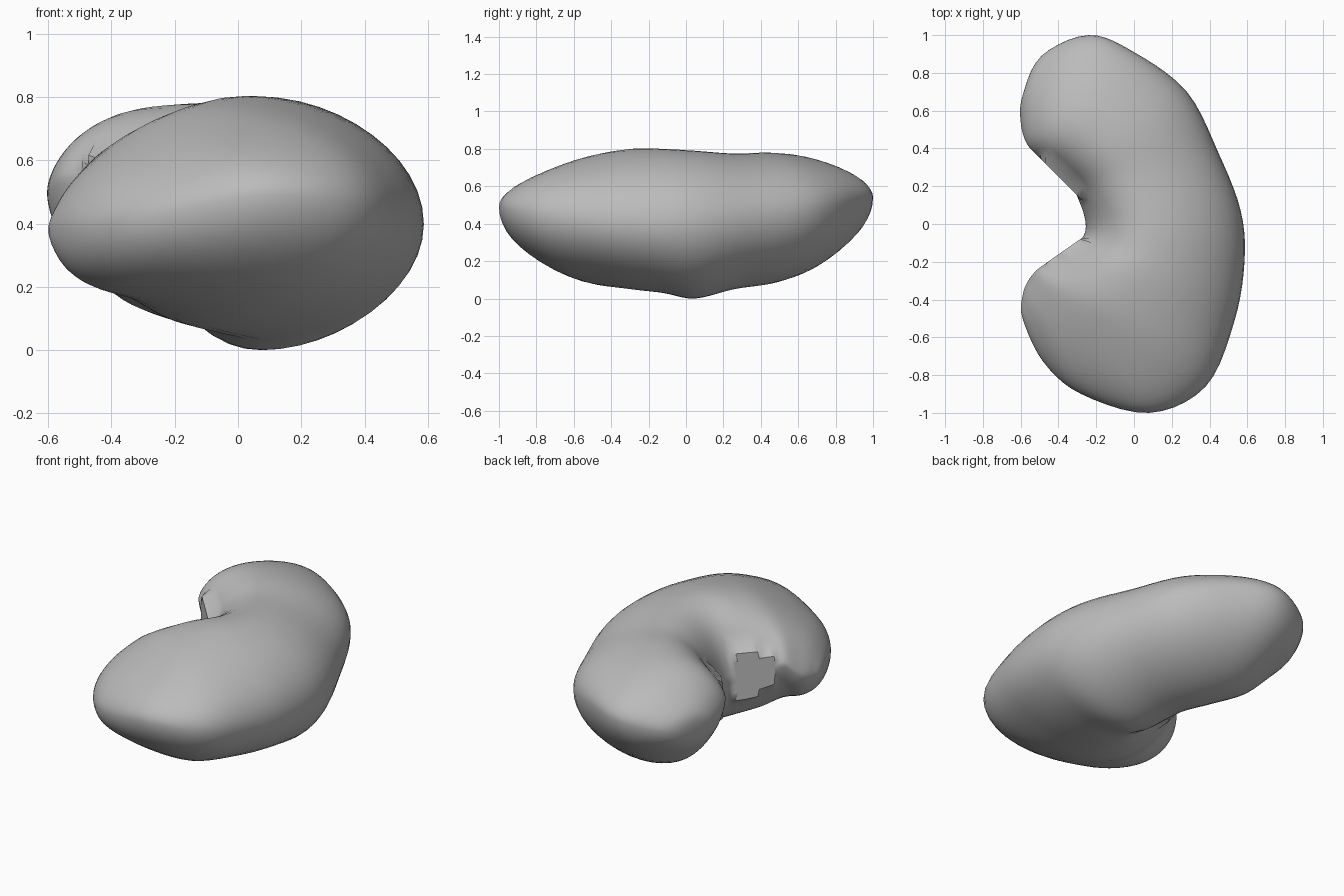
import bpy
import bmesh
from math import cos, sin, pi
from mathutils import Vector

default_cube = bpy.data.objects.get("Cube")
if default_cube:
    bpy.data.objects.remove(default_cube, do_unlink=True)

RING = 48      # points around each cross-section
STEPS = 5      # rings between neighbouring stations
LEAN = .38     # how far the crest leans towards the notch
PINCH = .4     # how much the notch side tapers

# Stations from back lobe tip to front lobe tip:
# inner x, inner y, outer x, outer y, bottom z, top z, widest z
stations = [
    (-.59, .68, -.59, .68, .50, .50, .50),
    (-.6, .54, -.49, .89, .37, .60, .50),
    (-.57, .43, -.24, 1, .25, .70, .54),
    (-.51, .36, 0, .91, .14, .76, .54),
    (-.41, .27, .28, .70, .08, .78, .48),
    (-.32, .18, .45, .37, .05, .775, .43),
    (-.26, .03, .565, .07, .00, .79, .40),
    (-.27, -.07, .585, -.2, .03, .80, .40),
    (-.36, -.14, .53, -.52, .05, .80, .42),
    (-.45, -.2, .38, -.86, .08, .76, .46),
    (-.51, -.24, .08, -1, .15, .68, .49),
    (-.56, -.30, -.28, -.90, .20, .58, .42),
    (-.59, -.38, -.48, -.73, .27, .48, .39),
    (-.59, -.50, -.59, -.50, .38, .38, .38),
]


def mirrored(s):
    """Carry the surface over a tip so that the end is round."""
    return (s[2], s[3], s[0], s[1], s[5], s[4], s[6])


def spline(a, b, c, d, t):
    """Catmull-Rom blend of four stations."""
    return [q + t / 2 * (r - p + t * (2 * p - 5 * q + 4 * r - s + t * (3 * (q - r) + s - p)))
            for p, q, r, s in zip(a, b, c, d)]


def section(bm, station):
    """One rounded cross-section, leaning to the notch and tapered on both sides."""
    ix, iy, ox, oy, bottom, top, middle = station
    inner, outer = Vector((ix, iy, 0)), Vector((ox, oy, 0))
    size = min(1, (outer - inner).length / .8)
    ring = []
    for k in range(RING):
        angle = 2 * pi * k / RING
        across = (1 + cos(angle)) / 2
        across -= LEAN * size * across * (1 - across)
        point = inner.lerp(outer, across)
        height = sin(angle)
        reach = top - middle if height > 0 else middle - bottom
        if cos(angle) < 0:
            height *= abs(height) ** (PINCH * size)
        point.z = middle + reach * height
        ring.append(bm.verts.new(point))
    return ring


def loft(bm):
    path = [mirrored(stations[1])] + stations + [mirrored(stations[-2])]
    rings = []
    for i in range(1, len(path) - 2):
        for j in range(STEPS):
            rings.append(section(bm, spline(*path[i - 1:i + 3], j / STEPS)))
    rings.append(section(bm, stations[-1]))
    for a, b in zip(rings, rings[1:]):
        for k in range(RING):
            n = (k + 1) % RING
            bm.faces.new((a[k], a[n], b[n], b[k]))
    bmesh.ops.remove_doubles(bm, verts=bm.verts, dist=.0005)
    bmesh.ops.recalc_face_normals(bm, faces=bm.faces)
    for f in bm.faces:
        f.smooth = True


def flatten_notch(bm, start, end):
    """Press one wall of the notch onto an upright plane."""
    along = (end - start).normalized()
    normal = Vector((along.y, -along.x, 0))
    flat = set()
    for v in bm.verts:
        offset = v.co - start
        distance = offset.dot(normal)
        if 0 < offset.dot(along) < (end - start).length \
                and abs(distance) < .045 and abs(offset.z) < .2:
            v.co -= normal * distance
            flat.add(v)
    for f in bm.faces:
        if all(v in flat for v in f.verts):
            f.smooth = False


# Bean-shaped body with two flat walls in its notch
bm = bmesh.new()
loft(bm)
flatten_notch(bm, Vector((-.27, -.07, .38)), Vector((-.47, -.21, .38)))
flatten_notch(bm, Vector((-.29, .14, .42)), Vector((-.5, .35, .42)))
mesh = bpy.data.meshes.new("bean_body")
bm.to_mesh(mesh)
bm.free()
body = bpy.data.objects.new("bean_body", mesh)
bpy.context.collection.objects.link(body)

# Plain grey surface
grey = bpy.data.materials.new("plain_grey")
grey.use_nodes = True
colour = (.5, .5, .5, 1)
grey.diffuse_color = colour
grey.node_tree.nodes["Principled BSDF"].inputs["Base Color"].default_value = colour
mesh.materials.append(grey)
